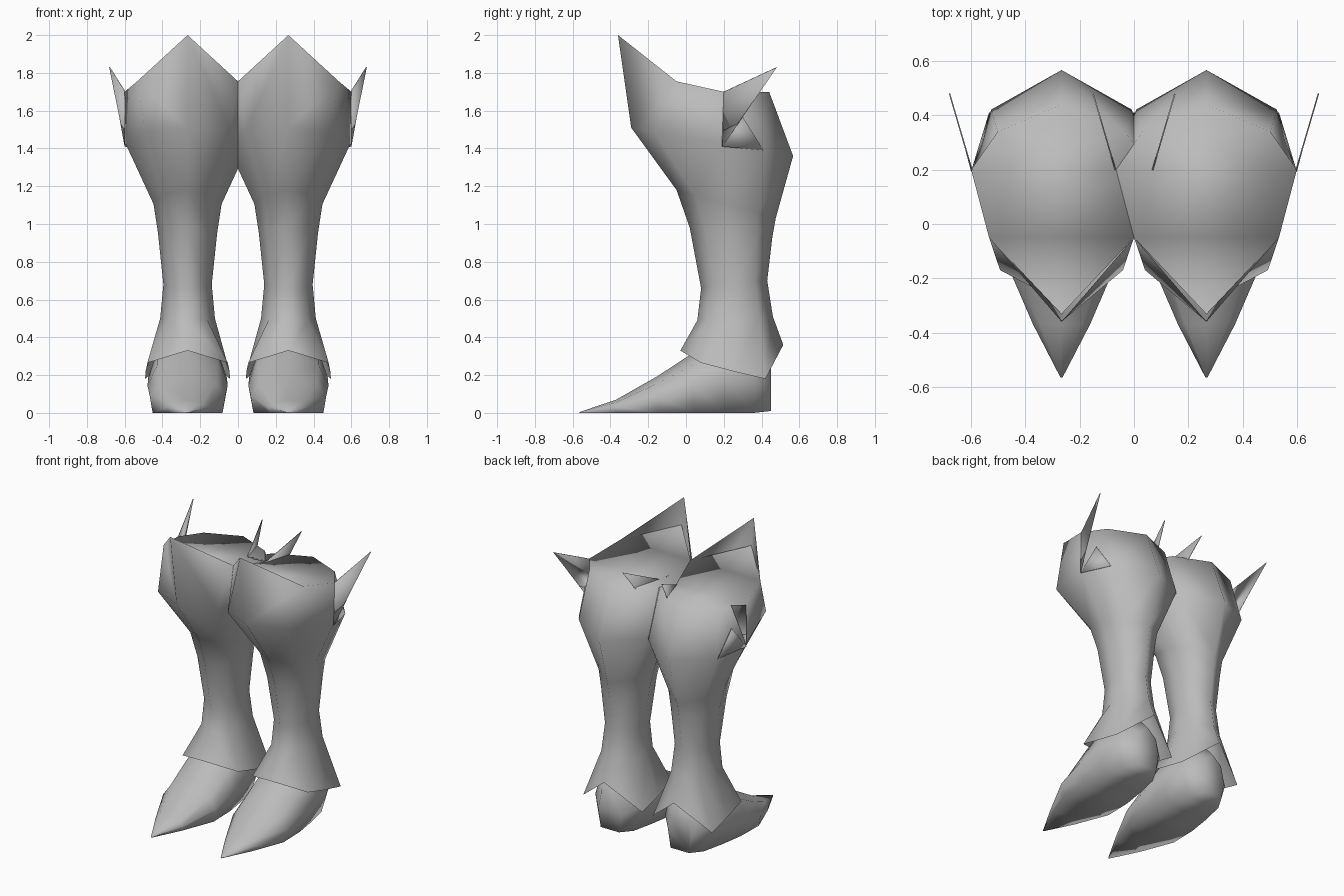
import bpy, bmesh, math

if "Cube" in bpy.data.objects:
    bpy.data.objects.remove(bpy.data.objects["Cube"])

CX = 0.267  # centre line of one boot

grey = bpy.data.materials.new("steel_grey")
grey.diffuse_color = (0.5, 0.5, 0.5, 1)
grey.use_nodes = True
grey.node_tree.nodes["Principled BSDF"].inputs["Base Color"].default_value = grey.diffuse_color


def finish(name, verts, faces, angle, thickness=0, recalc=True):
    """Make a mesh object and mirror it to the other leg."""
    me = bpy.data.meshes.new(name)
    me.from_pydata(verts, [], faces)
    if recalc:
        bm = bmesh.new()
        bm.from_mesh(me)
        bmesh.ops.recalc_face_normals(bm, faces=bm.faces)
        bm.to_mesh(me)
        bm.free()
    me.materials.append(grey)
    ob = bpy.data.objects.new(name, me)
    bpy.context.collection.objects.link(ob)
    bpy.ops.object.select_all(action='DESELECT')
    ob.select_set(True)
    bpy.context.view_layer.objects.active = ob
    bpy.ops.object.shade_smooth_by_angle(angle=math.radians(angle))
    if thickness:
        ob.modifiers.new("thin", 'SOLIDIFY').thickness = thickness
    mir = ob.modifiers.new("other_leg", 'MIRROR')
    mir.use_mirror_merge = False
    return ob


def full_ring(half):
    """Front-to-back half section (x offset, y, z) -> closed eight-point ring."""
    right = [(CX + x, y, z) for x, y, z in half]
    left = [(CX - x, y, z) for x, y, z in half[-2:0:-1]]
    return right + left


def oval(w, fy, fz, by, bz, fs=(0.72, 0.18), side=0.5, bs=(0.75, 0.82)):
    pts = [(0, 0), fs, (1, side), bs, (0, 1)]
    return full_ring([(w * x, fy + (by - fy) * t, fz + (bz - fz) * t) for x, t in pts])


def loft(rings):
    n = len(rings[0])
    verts = [v for r in rings for v in r]
    faces = [(i * n + j, i * n + (j + 1) % n, (i + 1) * n + (j + 1) % n, (i + 1) * n + j)
             for i in range(len(rings) - 1) for j in range(n)]
    return verts, faces


# Shin guard: pointed knee rim, calf bulge, ankle and flared cuff
cuff = full_ring([(0, -0.03, 0.33), (0.213, 0.08, 0.265), (0.222, 0.25, 0.22),
                  (0.225, 0.42, 0.18), (0, 0.515, 0.36)])
rim = full_ring([(0, -0.36, 2.0), (0.267, -0.05, 1.755), (0.333, 0.2, 1.7),
                 (0.235, 0.34, 1.7), (0, 0.44, 1.7)])
rings = [cuff,
         oval(0.145, 0.06, 0.49, 0.46, 0.51),
         oval(0.128, 0.08, 0.66, 0.43, 0.70),
         oval(0.157, 0.02, 0.98, 0.457, 0.93),
         oval(0.180, -0.05, 1.18, 0.475, 1.03),
         oval(0.328, -0.29, 1.51, 0.567, 1.36, (0.69, 0.14), 0.57, (0.79, 0.83)),
         rim]
verts, faces = loft(rings)
# Lid closing the top behind the raised knee point
f = len(verts)
verts.append((CX, -0.332, 1.82))
r0, r1, r2, r3, r4, r5, r6, r7 = range(f - 8, f)
faces += [(f, r1, r7), (r1, r2, r6, r7), (r2, r3, r5, r6), (r3, r4, r5)]
finish("shin_guard", verts, faces, 100, recalc=False)

# Pointed shoe, lofted from toe to heel: y, half width, sole half width, height
sections = [(-0.565, 0.004, 0.004, 0.004), (-0.37, 0.105, 0.1, 0.07), (-0.15, 0.2, 0.185, 0.195),
            (0.04, 0.212, 0.18, 0.32), (0.2, 0.208, 0.155, 0.42), (0.36, 0.175, 0.12, 0.4),
            (0.45, 0.09, 0.07, 0.3)]
shape = [(-1, 0), (-1, 0.45), (-0.75, 0.8), (0, 1), (0.75, 0.8), (1, 0.45), (1, 0)]
verts, faces = loft([[(CX + (w if z else s) * x, y, h * z + (0.01 if y > 0.4 and z == 0 else 0))
                      for x, z in shape] for y, w, s, h in sections])
n = len(shape)
faces += [tuple(range(n)), tuple(range(len(verts) - n, len(verts)))]
finish("shoe", verts, faces, 85)

# Thin swept-back spikes on both sides of each knee, with a flush root plate
for side, name in ((1, "outer_spike"), (-1, "inner_spike")):
    pts = [(0.333, 0.2, 1.7), (0.33, 0.19, 1.41), (0.415, 0.48, 1.83),
           (0.29, 0.3, 1.565), (0.262, 0.41, 1.39)]
    finish(name, [(CX + side * x, y, z) for x, y, z in pts],
           [(0, 1, 2), (1, 4, 3)], 30, 0.005)
